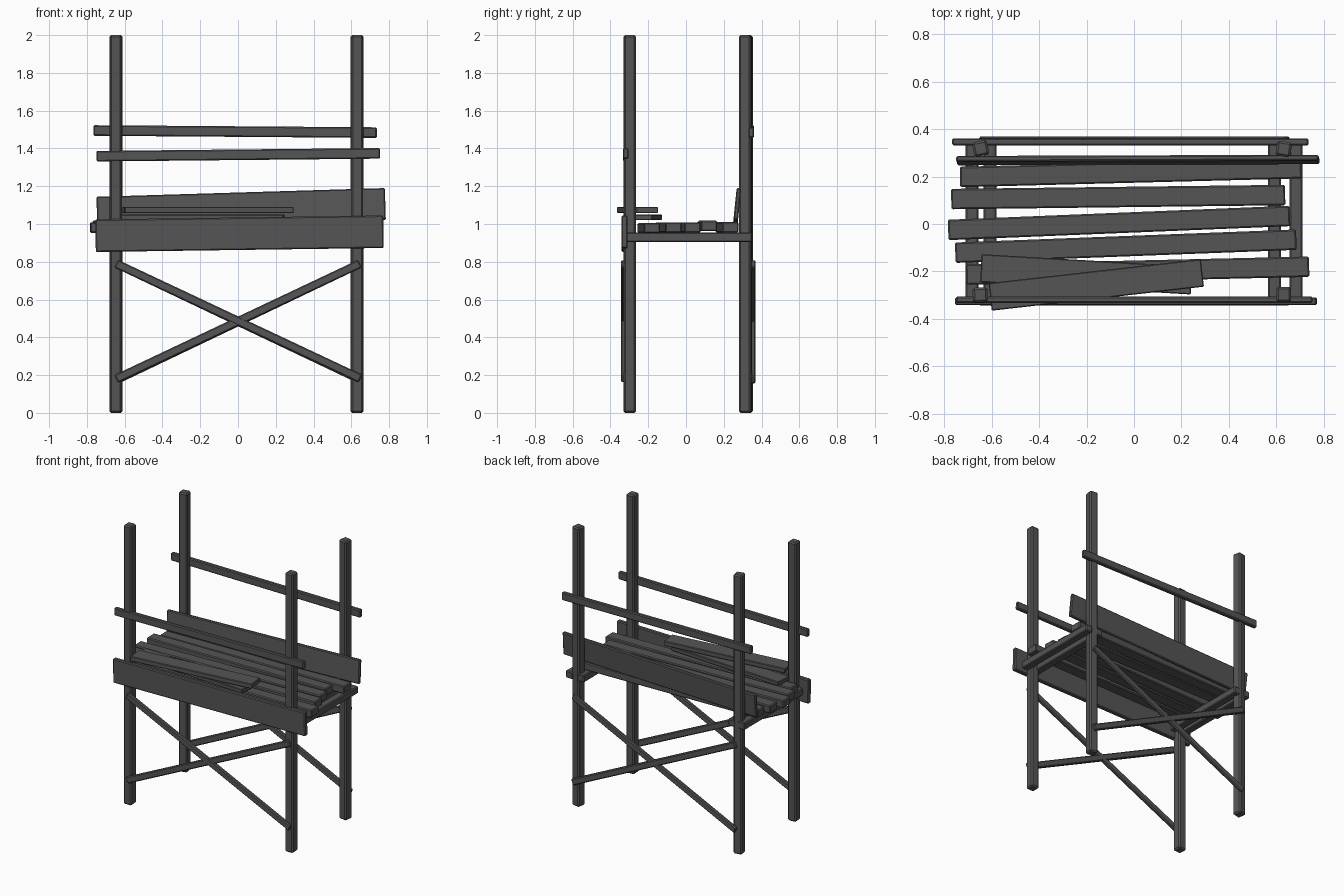
import bpy, math
from mathutils import Vector, Matrix

if "Cube" in bpy.data.objects:
    bpy.data.objects.remove(bpy.data.objects["Cube"])

mat = bpy.data.materials.new("dark weathered wood")
mat.diffuse_color = (0.09, 0.09, 0.09, 1)
mat.use_nodes = True
mat.node_tree.nodes["Principled BSDF"].inputs["Base Color"].default_value = mat.diffuse_color


def plank(name, a, b, width, thick, up=(0, 0, 1), bevel=0.006, roll=0):
    """Bevelled board from a to b; 'thick' is measured along 'up', width across it."""
    a, b = Vector(a), Vector(b)
    x = (b - a).normalized()
    y = Vector(up).cross(x).normalized()
    z = x.cross(y)
    rot = Matrix((x, y, z)).transposed().to_4x4() @ Matrix.Rotation(math.radians(roll), 4, 'X')
    bpy.ops.mesh.primitive_cube_add(size=1)
    o = bpy.context.object
    o.name = name
    o.data.transform(Matrix.Diagonal(((b - a).length, width, thick, 1)))
    o.matrix_world = Matrix.Translation((a + b) / 2) @ rot
    m = o.modifiers.new("worn edges", 'BEVEL')
    m.width = bevel
    m.segments = 1
    o.data.materials.append(mat)
    return o


# four tall posts, the back ones twisted a little
for name, x, y, twist in (("front_left_post", -0.648, -0.299, 3), ("front_right_post", 0.631, -0.297, 0),
                          ("back_left_post", -0.646, 0.318, 12), ("back_right_post", 0.631, 0.316, -9)):
    plank(name, (x, y, 0), (x, y, 2), 0.063, 0.063, up=(0, 1, 0), bevel=0.009, roll=twist)

# cross beams on both sides of each post pair
for i, x in enumerate((-0.682, -0.607, 0.592, 0.682)):
    plank(f"seat_beam_{i}", (x, -0.333, 0.93), (x, 0.35, 0.93), 0.055, 0.052)

# uneven seat planks: left x, left y, right x, right y, z
seat = ((-0.733, 0.198, 0.706, 0.235, 0.983), (-0.77, 0.105, 0.637, 0.122, 0.99),
        (-0.783, -0.025, 0.657, 0.034, 0.981), (-0.753, -0.121, 0.684, -0.066, 0.981),
        (-0.708, -0.213, 0.738, -0.18, 0.979))
for i, (x0, y0, x1, y1, z) in enumerate(seat):
    plank(f"seat_plank_{i}", (x0, y0, z), (x1, y1, z), 0.086, 0.055)

# loose boards lying on the seat
plank("loose_board_lower", (-0.645, -0.186, 1.035), (0.243, -0.238, 1.035), 0.118, 0.03, bevel=0.004)
plank("loose_board_upper", (-0.606, -0.307, 1.074), (0.288, -0.206, 1.074), 0.117, 0.034, bevel=0.004)

# upright side boards
plank("front_board", (-0.754, -0.326, 0.938), (0.77, -0.326, 0.959), 0.172, 0.032, up=(0, 1, 0))
plank("back_board", (-0.747, 0.267, 1.06), (0.78, 0.272, 1.106), 0.168, 0.024, up=(0, 1, -0.1))

# thin upper rails
plank("front_rail", (-0.75, -0.319, 1.359), (0.752, -0.319, 1.374), 0.056, 0.028, up=(0, 1, 0))
plank("back_rail", (-0.766, 0.346, 1.495), (0.735, 0.346, 1.484), 0.056, 0.03, up=(0, 1, 0))

# crossed braces on the front and back
for side, y in (("front", -0.331), ("back", 0.356)):
    d = 0.006 if side == "back" else 0
    plank(f"{side}_brace_falling", (-0.645, y, 0.79), (0.648, y, 0.182 - d), 0.045, 0.026, up=(0, 1, 0))
    plank(f"{side}_brace_rising", (-0.645, y, 0.18 - d), (0.645, y, 0.79), 0.045, 0.024, up=(0, 1, 0))
